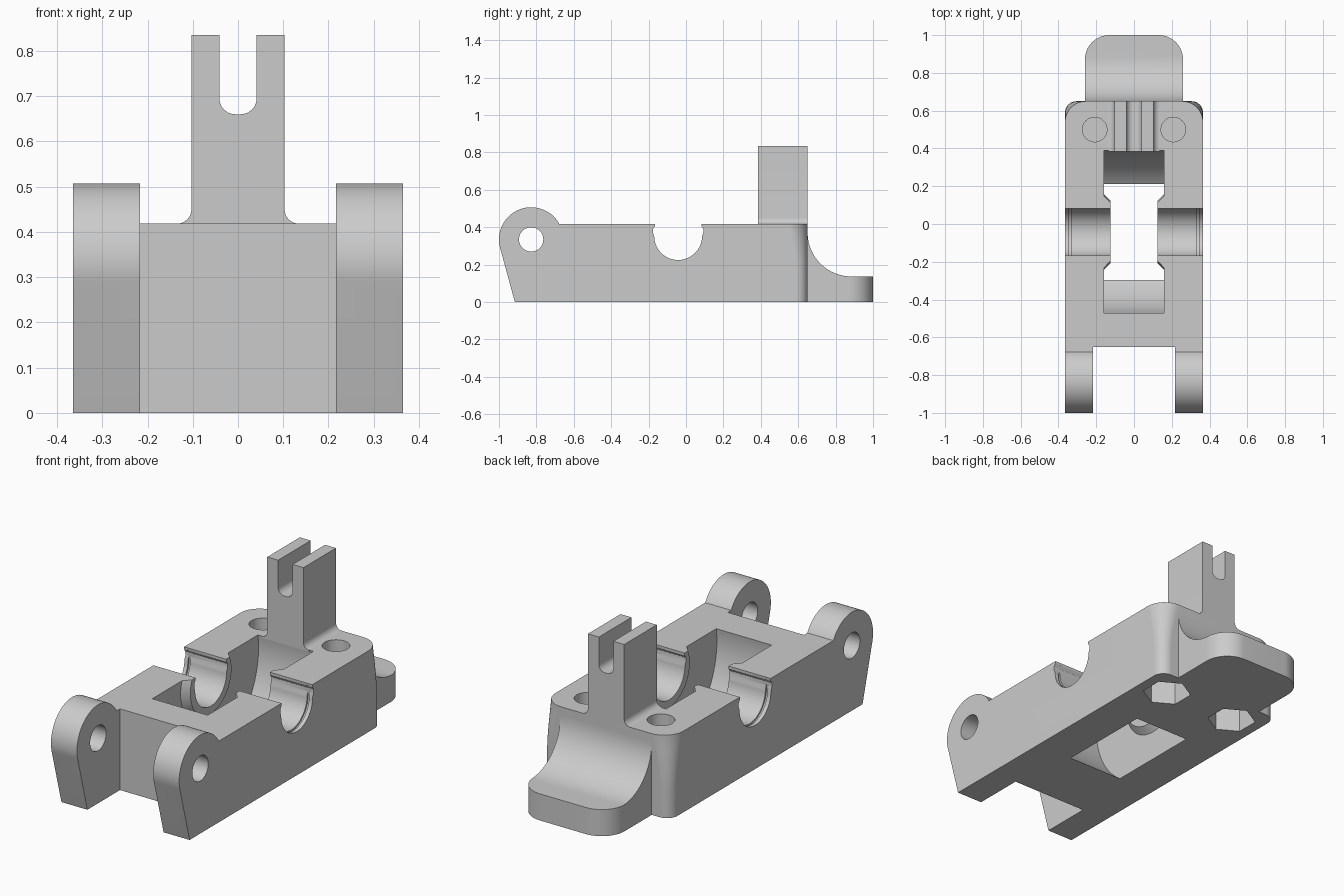
import bpy, bmesh
from math import sin, cos, pi, radians

cube = bpy.data.objects.get("Cube")
if cube:
    bpy.data.objects.remove(cube, do_unlink=True)

grey = bpy.data.materials.new("plain grey")
grey.use_nodes = True
grey.diffuse_color = (0.6, 0.6, 0.6, 1)
grey.node_tree.nodes["Principled BSDF"].inputs["Base Color"].default_value = (0.6, 0.6, 0.6, 1)

PLACE = {"x": lambda u, v, t: (t, u, v),
         "y": lambda u, v, t: (u, t, v),
         "z": lambda u, v, t: (u, v, t)}


def arc(cu, cv, r, start, end, n=16):
    angles = [radians(start + (end - start) * i / n) for i in range(n + 1)]
    return [(cu + r * cos(a), cv + r * sin(a)) for a in angles]


def circle(cu, cv, r, n=64, turn=0):
    return arc(cu, cv, r, turn, turn + 360, n)[:-1]


def loft(name, axis, sections):
    """Skin equal-length 2D outlines placed along an axis and cap both ends."""
    bm = bmesh.new()
    rings = [[bm.verts.new(PLACE[axis](u, v, t)) for u, v in pts] for t, pts in sections]
    n = len(rings[0])
    for a, b in zip(rings, rings[1:]):
        for i in range(n):
            j = (i + 1) % n
            bm.faces.new((a[i], a[j], b[j], b[i]))
    bm.faces.new(rings[0])
    bm.faces.new(rings[-1])
    bmesh.ops.recalc_face_normals(bm, faces=bm.faces)
    mesh = bpy.data.meshes.new(name)
    bm.to_mesh(mesh)
    bm.free()
    mesh.materials.append(grey)
    obj = bpy.data.objects.new(name, mesh)
    bpy.context.collection.objects.link(obj)
    return obj


def prism(name, axis, pts, a, b):
    return loft(name, axis, [(a, pts), (b, pts)])


def box(u0, u1, v0, v1):
    return [(u0, v0), (u1, v0), (u1, v1), (u0, v1)]


def combine(obj, tool, operation="DIFFERENCE"):
    mod = obj.modifiers.new("cut", "BOOLEAN")
    mod.operation, mod.object, mod.solver = operation, tool, "EXACT"
    bpy.context.view_layer.objects.active = obj
    bpy.ops.object.modifier_apply(modifier=mod.name)
    bpy.data.objects.remove(tool, do_unlink=True)


W, TOP, BACK = 0.365, 0.418, 0.65
AY, AZ = -0.042, 0.353          # axle axis


def plan(r):
    return ([(-W, -1.1), (W, -1.1)] + arc(W - r, BACK - r, r, 0, 90)
            + arc(r - W, BACK - r, r, 90, 180))


# Body block: rear corners widen toward the top
body = loft("body", "z", [(z, plan(r)) for z, r in
            ((-0.1, 0.06), (0.16, 0.06), (0.25, 0.07), (0.33, 0.088), (TOP, 0.11), (0.6, 0.11))])

# Central window with curved ends, and coned bosses around the axle
combine(body, prism("window", "x", circle(AY, AZ, 0.435, 96), -0.158, 0.158))
for s in (-1, 1):
    boss = loft("boss", "x", [(s * 0.125, circle(AY, AZ, 0.167)),
                              (s * 0.159, circle(AY, AZ, 0.2)),
                              (s * 0.25, circle(AY, AZ, 0.2))])
    combine(body, boss, "UNION")

# Side silhouette with rounded ears
side = [(0.8, 0), (0.8, TOP)] + arc(-0.828, 0.335, 0.172, 28.9, 195.2, 40) + [(-0.915, 0)]
combine(body, prism("silhouette", "x", side, -0.5, 0.5), "INTERSECT")

# Gap between the ears and the hinge pin hole
combine(body, prism("ear_gap", "z", box(-0.217, 0.217, -1.2, -BACK), -0.1, 0.7))
combine(body, prism("pin_hole", "x", circle(-0.828, 0.335, 0.065, 40), -0.5, 0.5))

# Open axle cradle with a slight lip, plus a thin groove near each outer wall
cradle = [(AY + 0.125, 0.6)] + [(AY - 0.125, 0.6), (AY - 0.125, 0.405), (AY - 0.135, 0.39),
          (AY - 0.135, 0.37)] + arc(AY, AZ, 0.128, 180, 360, 32) \
    + [(AY + 0.135, 0.37), (AY + 0.135, 0.39), (AY + 0.125, 0.405)]
combine(body, prism("cradle", "x", cradle, -0.5, 0.5))
for s in (-1, 1):
    combine(body, prism("groove", "x", circle(AY, AZ, 0.137), s * 0.333, s * 0.345))

# Screw holes above and hexagonal nut pockets below
for s in (-1, 1):
    combine(body, prism("screw_hole", "z", circle(s * 0.208, 0.5, 0.065, 40), 0.14, 0.6))
    combine(body, prism("nut_pocket", "z", circle(s * 0.208, 0.5, 0.118, 6, 30), -0.1, 0.13))

# Tail step with a concave ramp and rounded rear corners
ramp = [(0.63, 0), (1.0, 0), (1.0, 0.137)] + arc(0.885, 0.372, 0.235, 270, 180, 24) + [(0.63, 0.372)]
tail = prism("tail_step", "x", ramp, -0.26, 0.26)
tail_plan = [(-0.3, 0.5), (0.3, 0.5), (0.3, 0.8), (0.26, 0.8)] + arc(0.13, 0.87, 0.13, 0, 90) \
    + arc(-0.13, 0.87, 0.13, 90, 180) + [(-0.26, 0.8), (-0.3, 0.8)]
combine(tail, prism("tail_plan", "z", tail_plan, -0.2, 0.6), "INTERSECT")

# Forked post with filleted foot
half = [(0.135, 0.41)] + arc(0.135, TOP + 0.032, 0.032, 270, 180, 8) + [(0.103, 0.835), (0.041, 0.835)] \
    + arc(0.006, 0.695, 0.035, 0, -90, 10)
post = half + [(-x, z) for x, z in reversed(half)]
post_obj = prism("forked_post", "y", post, 0.385, BACK)

# Smooth curved faces, keep edges crisp
for obj in (body, tail, post_obj):
    bpy.ops.object.select_all(action="DESELECT")
    obj.select_set(True)
    bpy.context.view_layer.objects.active = obj
    bpy.ops.object.shade_smooth_by_angle(angle=radians(30))
